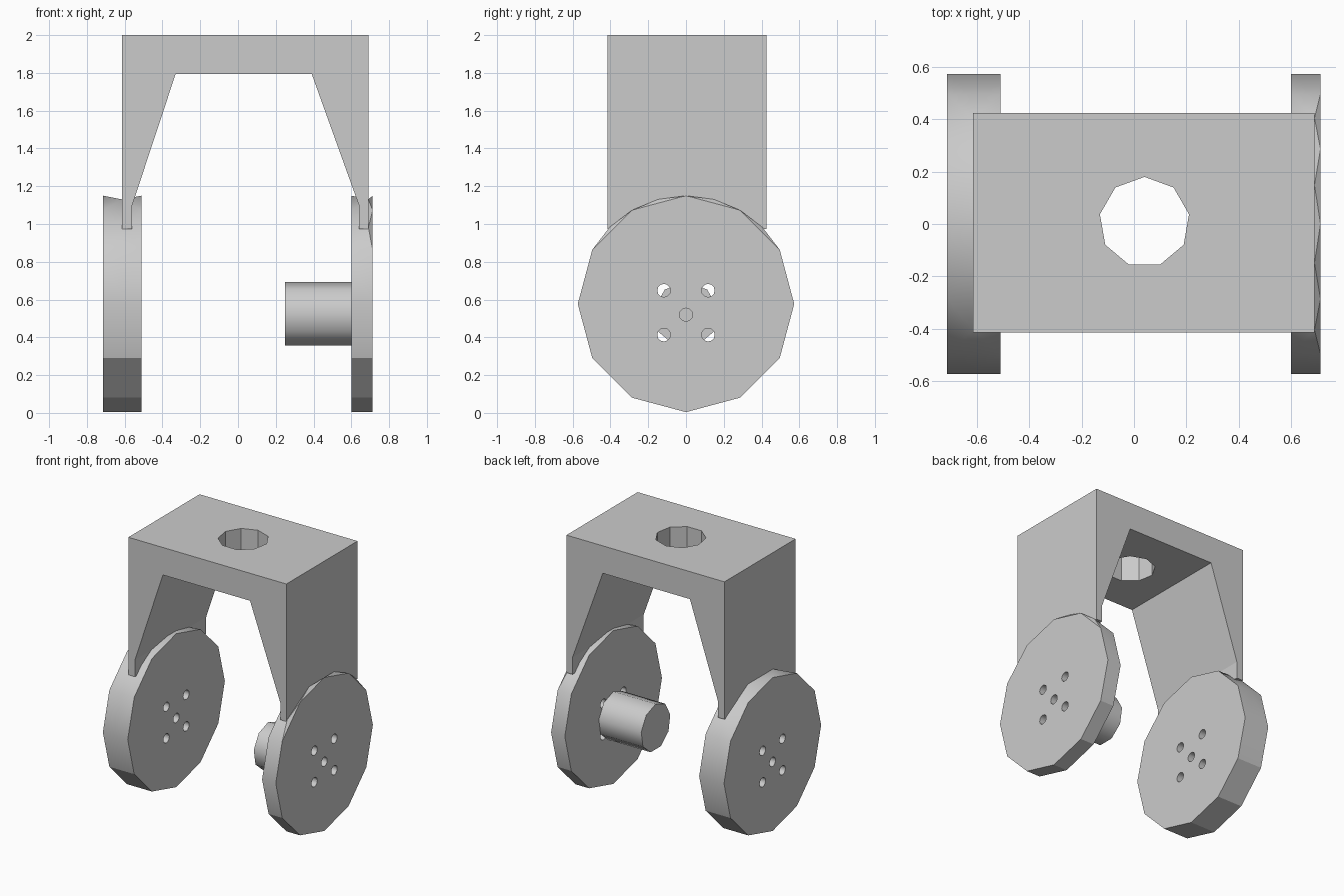
import bpy, bmesh, math
from mathutils import Matrix

if "Cube" in bpy.data.objects:
    bpy.data.objects.remove(bpy.data.objects["Cube"], do_unlink=True)

grey = bpy.data.materials.new("plain grey")
grey.use_nodes = True
COLOUR = (0.6, 0.6, 0.6, 1)
grey.diffuse_color = COLOUR
grey.node_tree.nodes["Principled BSDF"].inputs["Base Color"].default_value = COLOUR

R, CZ = 0.573, 0.577          # wheel radius and centre height
HUB_Z = 0.52                  # hub height


def finish(bm, name):
    bmesh.ops.recalc_face_normals(bm, faces=bm.faces)
    mesh = bpy.data.meshes.new(name)
    bm.to_mesh(mesh)
    bm.free()
    obj = bpy.data.objects.new(name, mesh)
    bpy.context.collection.objects.link(obj)
    mesh.materials.append(grey)
    return obj


def add_rod(bm, sides, radius, length, centre, axis, spin=0.0):
    """Closed cylinder along x or z."""
    turn = Matrix.Rotation(math.pi / 2, 4, "Y") if axis == "x" else Matrix()
    m = Matrix.Translation(centre) @ turn @ Matrix.Rotation(spin, 4, "Z")
    bmesh.ops.create_cone(bm, cap_ends=True, segments=sides, radius1=radius,
                          radius2=radius, depth=length, matrix=m)


def cut(obj, cutter):
    cutter.hide_render = True
    mod = obj.modifiers.new("cut", "BOOLEAN")
    mod.operation, mod.solver, mod.object = "DIFFERENCE", "EXACT", cutter
    bpy.context.view_layer.objects.active = obj
    bpy.ops.object.modifier_apply(modifier=mod.name)
    bpy.data.objects.remove(cutter, do_unlink=True)


def smooth(obj, angle):
    bpy.ops.object.select_all(action="DESELECT")
    obj.select_set(True)
    bpy.context.view_layer.objects.active = obj
    bpy.ops.object.shade_smooth_by_angle(angle=math.radians(angle))


# Fork frame: arch profile pushed front to back, with a hole in its crown
arch = [(-0.615, 0.973), (-0.615, 2), (0.69, 2), (0.69, 0.973), (0.64, 0.973),
        (0.64, 1.1), (0.39, 1.795), (-0.33, 1.795), (-0.56, 1.1), (-0.56, 0.973)]
bm = bmesh.new()
face = bm.faces.new([bm.verts.new((x, -0.415, z)) for x, z in arch])
side = bmesh.ops.extrude_face_region(bm, geom=[face])["geom"]
bmesh.ops.translate(bm, vec=(0, 0.84, 0),
                    verts=[v for v in side if isinstance(v, bmesh.types.BMVert)])
frame = finish(bm, "fork_frame")
bm = bmesh.new()
add_rod(bm, 9, 0.173, 0.5, (0.04, 0.007, 1.9), "z")
cut(frame, finish(bm, "crown_hole_cutter"))


# Wheels: twelve-sided discs whose upper rim is faceted where the leg meets it
def make_wheel(name, x_in, x_mid, x_out):
    bm = bmesh.new()

    def ring(x, degrees):
        return {a: bm.verts.new((x, R * math.cos(math.radians(a)),
                                 CZ + R * math.sin(math.radians(a)))) for a in degrees}

    low = list(range(150, 391, 30))
    top = list(range(30, 151, 30))
    mid_top = [30, 45, 75, 105, 135, 150]
    mid = ring(x_mid, mid_top + low[1:-1])
    mid[390] = mid[30]
    for x in (x_in, x_out):
        end = ring(x, top + low[1:-1])
        bm.faces.new(list(end.values()))
        end[390] = end[30]
        for a, b in zip(low, low[1:]):
            bm.faces.new((end[a], end[b], mid[b], mid[a]))
        for i, a in enumerate(top):
            bm.faces.new((end[a], mid[mid_top[i]], mid[mid_top[i + 1]]))
            if i < len(top) - 1:
                bm.faces.new((end[a], end[top[i + 1]], mid[mid_top[i + 1]]))
    wheel = finish(bm, name)

    # Four bolt holes and a centre hole
    bm = bmesh.new()
    for y, z in [(0, HUB_Z)] + [(s * 0.117, h) for s in (-1, 1) for h in (0.413, 0.648)]:
        add_rod(bm, 12, 0.035, 0.4, ((x_in + x_out) / 2, y, z), "x")
    cut(wheel, finish(bm, name + "_hole_cutter"))
    smooth(wheel, 31)
    for p in wheel.data.polygons:
        if p.center.z < 0.28:
            p.use_smooth = False
    return wheel


make_wheel("right_wheel", -0.51, -0.615, -0.715)
make_wheel("left_wheel", 0.6, 0.69, 0.713)

# Axle stub on the inner side of one wheel
bm = bmesh.new()
add_rod(bm, 9, 0.174, 0.351, (0.4255, 0, HUB_Z), "x", math.pi / 2)
smooth(finish(bm, "axle_stub"), 41)
